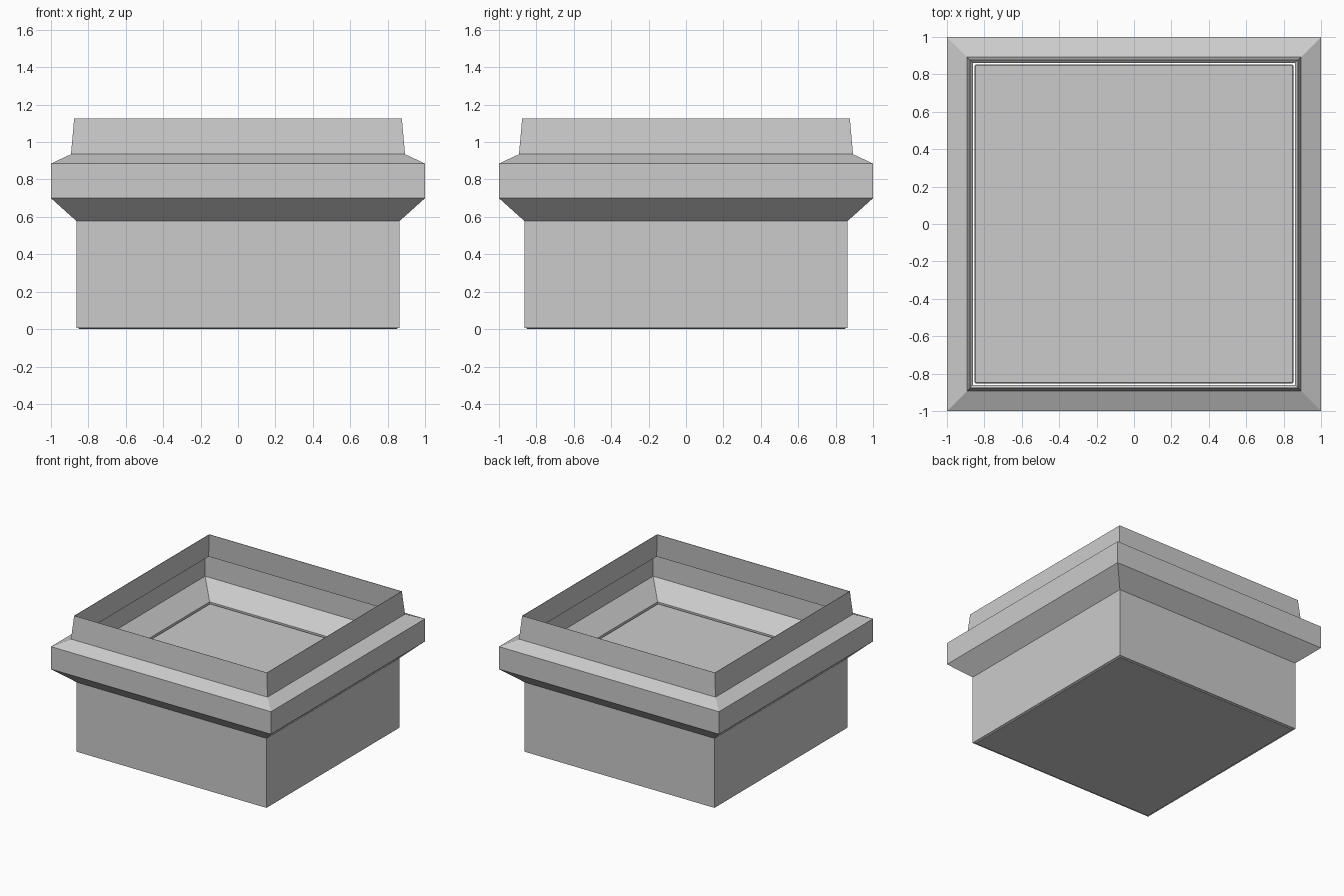
import bpy, bmesh

if "Cube" in bpy.data.objects:
    bpy.data.objects.remove(bpy.data.objects["Cube"])

def finish(name, bm):
    bmesh.ops.recalc_face_normals(bm, faces=bm.faces)
    me = bpy.data.meshes.new(name)
    bm.to_mesh(me)
    bm.free()
    ob = bpy.data.objects.new(name, me)
    bpy.context.collection.objects.link(ob)
    return ob

def square_loft(name, profile):
    """Open square tube whose wall follows (half width, height) points."""
    bm = bmesh.new()
    rings = [[bm.verts.new((sx * r, sy * r, z))
              for sx, sy in ((-1, -1), (1, -1), (1, 1), (-1, 1))]
             for r, z in profile]
    for a, b in zip(rings, rings[1:]):
        for i in range(4):
            j = (i + 1) % 4
            bm.faces.new((a[i], a[j], b[j], b[i]))
    # outward normals
    ob = finish(name, bm)
    me = ob.data
    if me.polygons[0].normal.y > 0:
        me.flip_normals()
    return ob

# Thin outer casing: straight body, flared band, sloped ledge, tapered rim
casing = square_loft("outer_casing", [
    (0.863, 0.006), (0.863, 0.577), (1.0, 0.70),
    (1.0, 0.885), (0.893, 0.935), (0.876, 1.125)])
sol = casing.modifiers.new("thin_wall", 'SOLIDIFY')
sol.thickness = 0.004
sol.offset = -1

# Solid block filling the lower body; its top is the recessed floor
bm = bmesh.new()
bmesh.ops.create_cube(bm, size=1)
for v in bm.verts:
    v.co = (v.co.x * 1.706, v.co.y * 1.706, (v.co.z + 0.5) * 0.572)
block = finish("inner_block", bm)
bev = block.modifiers.new("soft_edges", 'BEVEL')
bev.width = 0.006
bev.segments = 1
